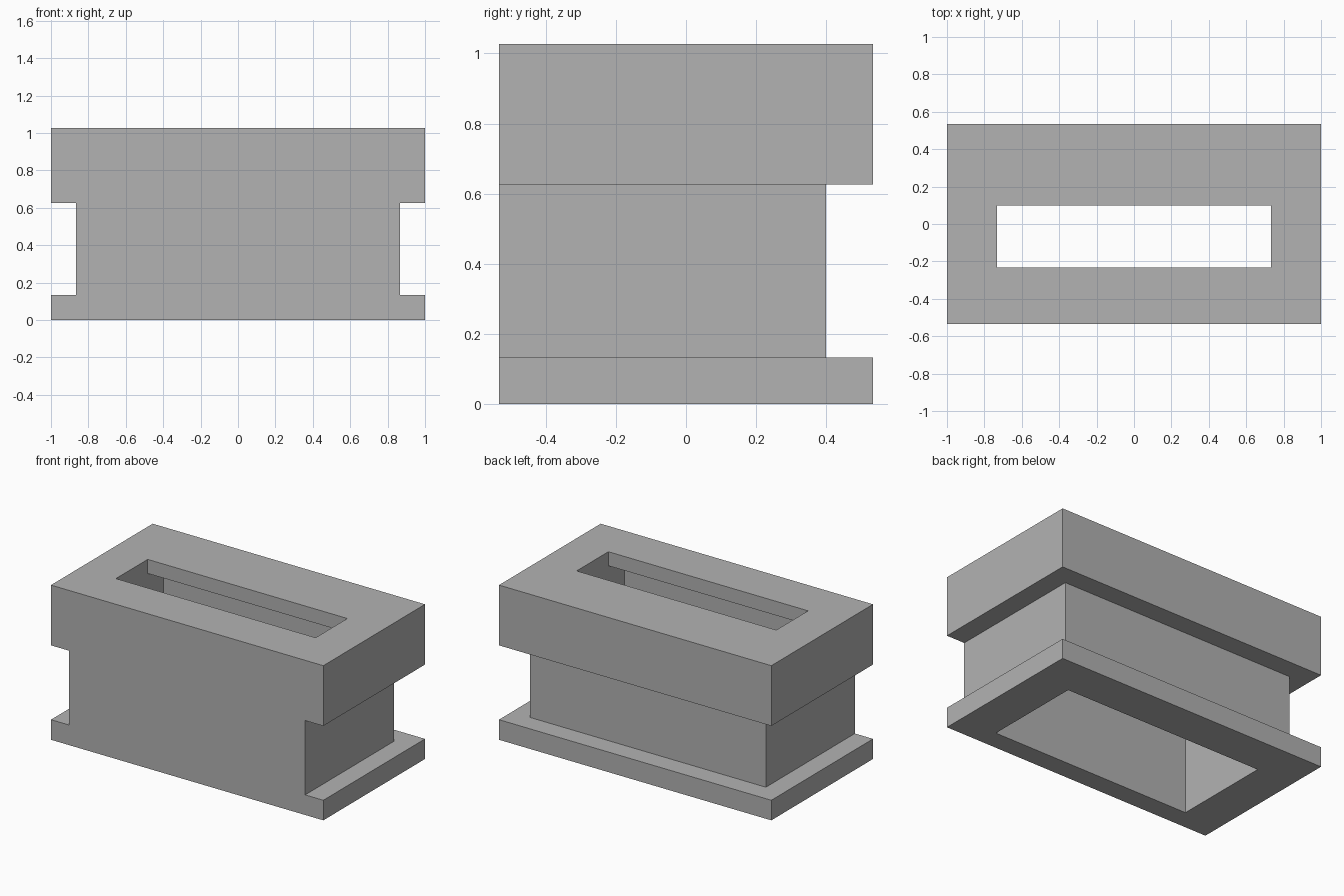
import bpy
import bmesh
from mathutils import Vector

default = bpy.data.objects.get("Cube")
if default:
    bpy.data.objects.remove(default, do_unlink=True)

# Main dimensions, in wall thicknesses
T = 2 / 15
HX, HY, TOP = 1.0, 4 * T, 7.7 * T
WAIST_X, WAIST_BACK = HX - T, HY - T
FLANGE_TOP, HEAD_BOTTOM = T, 4.7 * T
CAVITY_X = WAIST_X - T
CAVITY_FRONT, CAVITY_BACK = -HY + T, WAIST_BACK - T
LIP_BOTTOM = 7 * T
SLOT_MID, SLOT_HALF = -T / 2, 1.25 * T
OUT = 0.3  # how far cutters reach past the block

grey = bpy.data.materials.new("plain grey")
grey.use_nodes = True
colour = (0.448, 0.448, 0.448, 1)
grey.diffuse_color = colour
grey.node_tree.nodes["Principled BSDF"].inputs["Base Color"].default_value = colour


def prism(name, points, direction):
    """Closed solid made by sweeping a flat outline along a direction."""
    bm = bmesh.new()
    face = bm.faces.new([bm.verts.new(p) for p in points])
    swept = bmesh.ops.extrude_face_region(bm, geom=[face])["geom"]
    verts = [v for v in swept if isinstance(v, bmesh.types.BMVert)]
    bmesh.ops.translate(bm, verts=verts, vec=Vector(direction))
    bmesh.ops.recalc_face_normals(bm, faces=bm.faces)
    mesh = bpy.data.meshes.new(name)
    bm.to_mesh(mesh)
    bm.free()
    mesh.materials.append(grey)
    obj = bpy.data.objects.new(name, mesh)
    bpy.context.scene.collection.objects.link(obj)
    return obj


# Solid block
housing = prism("housing", [(-HX, -HY, 0), (HX, -HY, 0), (HX, HY, 0), (-HX, HY, 0)],
                (0, 0, TOP))

# U-shaped groove around the sides and back, leaving the front flush
right_half = [(WAIST_X, WAIST_BACK), (WAIST_X, -HY - OUT),
              (HX + OUT, -HY - OUT), (HX + OUT, HY + OUT)]
left_half = [(-x, y) for x, y in reversed(right_half)]
groove = prism("groove_cutter", [(x, y, FLANGE_TOP) for x, y in right_half + left_half],
               (0, 0, HEAD_BOTTOM - FLANGE_TOP))

# Cavity open at the bottom, narrowing to a slot through the top lip
section = [(CAVITY_FRONT, -OUT), (CAVITY_BACK, -OUT), (CAVITY_BACK, LIP_BOTTOM),
           (SLOT_MID + SLOT_HALF, LIP_BOTTOM), (SLOT_MID + SLOT_HALF, TOP + OUT),
           (SLOT_MID - SLOT_HALF, TOP + OUT), (SLOT_MID - SLOT_HALF, LIP_BOTTOM),
           (CAVITY_FRONT, LIP_BOTTOM)]
cavity = prism("cavity_cutter", [(-CAVITY_X, y, z) for y, z in section],
               (2 * CAVITY_X, 0, 0))

for cutter in (groove, cavity):
    cutter.hide_render = True
    cut = housing.modifiers.new(cutter.name, "BOOLEAN")
    cut.operation = "DIFFERENCE"
    cut.solver = "EXACT"
    cut.object = cutter

# Bake the cuts and drop the cutters
depsgraph = bpy.context.evaluated_depsgraph_get()
result = bpy.data.meshes.new_from_object(housing.evaluated_get(depsgraph))
housing.modifiers.clear()
housing.data = result
result.name = "housing"
for cutter in (groove, cavity):
    bpy.data.objects.remove(cutter, do_unlink=True)
